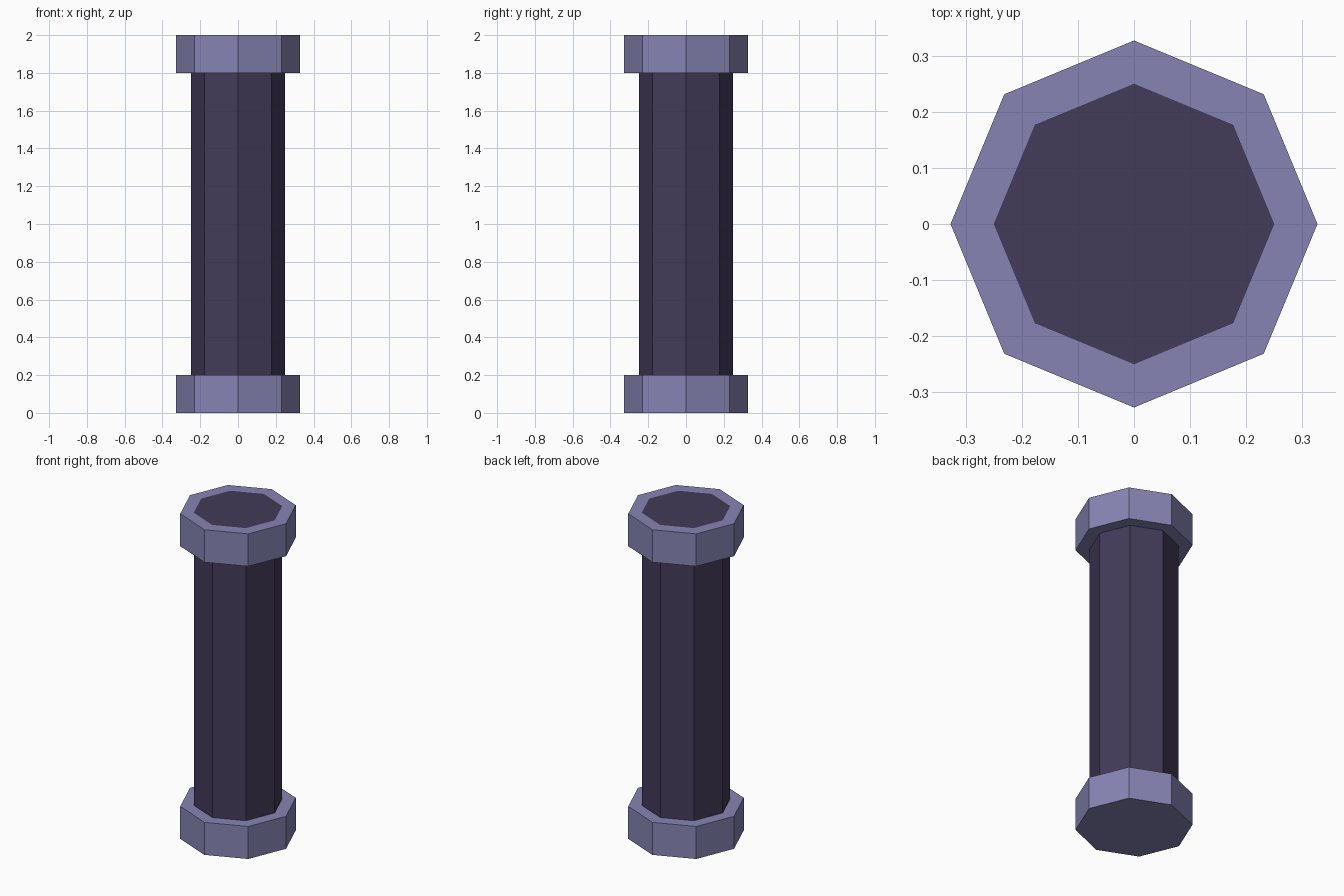
import bpy, bmesh
from math import cos, sin, pi

if "Cube" in bpy.data.objects:
    bpy.data.objects.remove(bpy.data.objects["Cube"])

SIDES = 8
SHAFT_R, COLLAR_R = 0.25, 0.327
HEIGHT, COLLAR_H = 2.0, 0.2


def material(name, color):
    mat = bpy.data.materials.new(name)
    mat.diffuse_color = (*color, 1)
    mat.use_nodes = True
    mat.node_tree.nodes["Principled BSDF"].inputs["Base Color"].default_value = mat.diffuse_color
    return mat


def lathe(name, profile, mat, closed=False):
    """Sweep an (r, z) profile around z with flat sides; open profiles get end caps."""
    bm = bmesh.new()
    rings = [[bm.verts.new((r * cos(2 * pi * i / SIDES), r * sin(2 * pi * i / SIDES), z))
              for i in range(SIDES)] for r, z in profile]
    pairs = list(zip(rings, rings[1:]))
    if closed:
        pairs.append((rings[-1], rings[0]))
    else:
        bm.faces.new(rings[0][::-1])
        bm.faces.new(rings[-1])
    for a, b in pairs:
        for i in range(SIDES):
            j = (i + 1) % SIDES
            bm.faces.new((a[i], a[j], b[j], b[i]))
    bmesh.ops.recalc_face_normals(bm, faces=bm.faces)
    mesh = bpy.data.meshes.new(name)
    bm.to_mesh(mesh)
    bm.free()
    mesh.materials.append(mat)
    obj = bpy.data.objects.new(name, mesh)
    bpy.context.collection.objects.link(obj)
    return obj


dark = material("dark_violet", (0.055, 0.043, 0.10))
light = material("light_violet", (0.24, 0.23, 0.45))

# Shaft: stands on the lower collar, flush with the top of the upper one
lathe("shaft", [(SHAFT_R, COLLAR_H), (SHAFT_R, HEIGHT)], dark)

# Lower collar: solid octagonal slab
lathe("lower_collar", [(COLLAR_R, 0), (COLLAR_R, COLLAR_H)], light)

# Upper collar: octagonal ring around the shaft
lathe("upper_collar", [(SHAFT_R, HEIGHT - COLLAR_H), (COLLAR_R, HEIGHT - COLLAR_H),
                       (COLLAR_R, HEIGHT), (SHAFT_R, HEIGHT)], light, closed=True)
